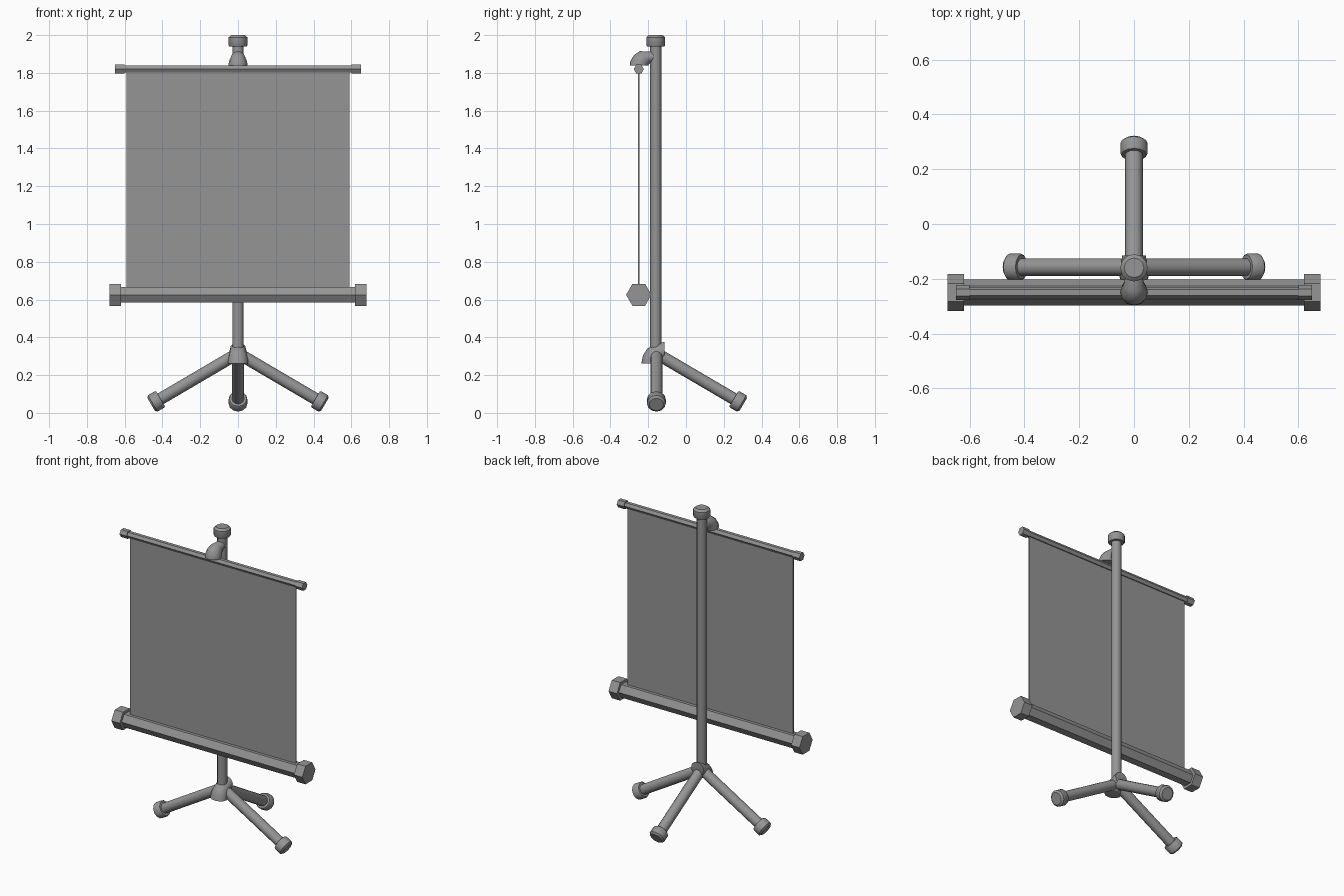
import bpy, bmesh, math
from mathutils import Vector

old = bpy.data.objects.get("Cube")
if old:
    bpy.data.objects.remove(old)

grey = bpy.data.materials.new("plain grey")
grey.use_nodes = True
grey.diffuse_color = (0.3, 0.3, 0.3, 1)
grey.node_tree.nodes["Principled BSDF"].inputs["Base Color"].default_value = (0.3, 0.3, 0.3, 1)

POLE_Y = -0.16
SCREEN_Y = -0.25


def finish(name, bm, smooth=True):
    bmesh.ops.recalc_face_normals(bm, faces=bm.faces)
    mesh = bpy.data.meshes.new(name)
    bm.to_mesh(mesh)
    bm.free()
    mesh.materials.append(grey)
    obj = bpy.data.objects.new(name, mesh)
    bpy.context.collection.objects.link(obj)
    if smooth:
        bpy.ops.object.select_all(action='DESELECT')
        obj.select_set(True)
        bpy.context.view_layer.objects.active = obj
        bpy.ops.object.shade_smooth_by_angle(angle=math.radians(40))
    return obj


def loft(name, rings, smooth=True):
    """Skin a list of point rings and close both ends."""
    bm = bmesh.new()
    loops = [[bm.verts.new(p) for p in ring] for ring in rings]
    n = len(loops[0])
    for a, b in zip(loops, loops[1:]):
        for i in range(n):
            j = (i + 1) % n
            bm.faces.new((a[i], a[j], b[j], b[i]))
    bm.faces.new(loops[0])
    bm.faces.new(loops[-1])
    return finish(name, bm, smooth)


def rod(name, start, direction, profile, sides=12, smooth=True):
    """Turned part: profile holds (distance along axis, radius)."""
    start, axis = Vector(start), Vector(direction).normalized()
    u = axis.cross(Vector((0, 0, 1)))
    u = u.normalized() if u.length > 0.01 else Vector((1, 0, 0))
    v = axis.cross(u)
    angles = [math.tau * i / sides for i in range(sides)]
    rings = [[start + axis * d + (u * math.cos(a) + v * math.sin(a)) * r for a in angles]
             for d, r in profile]
    return loft(name, rings, smooth)


def elbow(name, sections, sides=12):
    """Bent socket: each section is (top point, bottom point, half width) in the y-z plane."""
    rings = []
    for top, bottom, half_width in sections:
        top, bottom = Vector((0, *top)), Vector((0, *bottom))
        mid, arm = (top + bottom) / 2, (top - bottom) / 2
        rings.append([mid + arm * math.cos(a) + Vector((half_width * math.sin(a), 0, 0))
                      for a in (math.tau * i / sides for i in range(sides))])
    return loft(name, rings)


# Upright pole with bevelled top cap
rod("pole", (0, POLE_Y, 0.28), (0, 0, 1), [(0, 0.03), (1.67, 0.03)])
rod("pole_cap", (0, POLE_Y, 1.94), (0, 0, 1),
    [(0, 0.046), (0.006, 0.05), (0.048, 0.05), (0.06, 0.036)])

# Hanger bracket curving forward and down from the pole
elbow("hanger_bracket", [
    ((-0.17, 1.912), (-0.17, 1.862), 0.028),
    ((-0.245, 1.915), (-0.188, 1.853), 0.036),
    ((-0.275, 1.895), (-0.196, 1.846), 0.044),
    ((-0.296, 1.86), (-0.2, 1.84), 0.05),
    ((-0.298, 1.838), (-0.2, 1.838), 0.05)])

# Tripod hub, leaning forward at its foot
elbow("tripod_hub", [
    ((-0.115, 0.376), (-0.115, 0.29), 0.044),
    ((-0.165, 0.362), (-0.125, 0.275), 0.046),
    ((-0.205, 0.34), (-0.14, 0.265), 0.049),
    ((-0.228, 0.305), (-0.148, 0.262), 0.053),
    ((-0.236, 0.262), (-0.15, 0.262), 0.053)])

# Three legs with bevelled feet
hub = Vector((0, POLE_Y + 0.003, 0.315))
for side, out in (("left", (1, 0)), ("right", (-1, 0)), ("back", (0, 1))):
    slope = Vector((out[0], out[1], -0.587))
    length = 0.46 * slope.length
    rod(side + "_leg", hub, slope, [(0, 0.032), (length - 0.03, 0.032)])
    rod(side + "_foot", hub, slope,
        [(length - 0.058, 0.045), (length - 0.052, 0.05),
         (length - 0.01, 0.05), (length, 0.038)])

# Screen sheet
bm = bmesh.new()
bmesh.ops.create_cube(bm, size=1)
for v in bm.verts:
    v.co = (v.co.x * 1.18, SCREEN_Y + v.co.y * 0.008, 1.23 + v.co.z * 1.18)
finish("screen_sheet", bm, smooth=False)

# Hexagonal top rail and bottom roller case, each with end caps
for name, z, radius, cap_radius, inner, outer in (
        ("top_rail", 1.82, 0.021, 0.027, 0.60, 0.65),
        ("roller_case", 0.625, 0.048, 0.067, 0.62, 0.68)):
    rod(name, (-inner - 0.01, SCREEN_Y, z), (1, 0, 0),
        [(0, radius), (2 * inner + 0.02, radius)], 6, False)
    for side, s in (("left", 1), ("right", -1)):
        rod(f"{name}_{side}_cap", (s * inner, SCREEN_Y, z), (s, 0, 0),
            [(0, cap_radius), (outer - inner, cap_radius)], 6, False)
